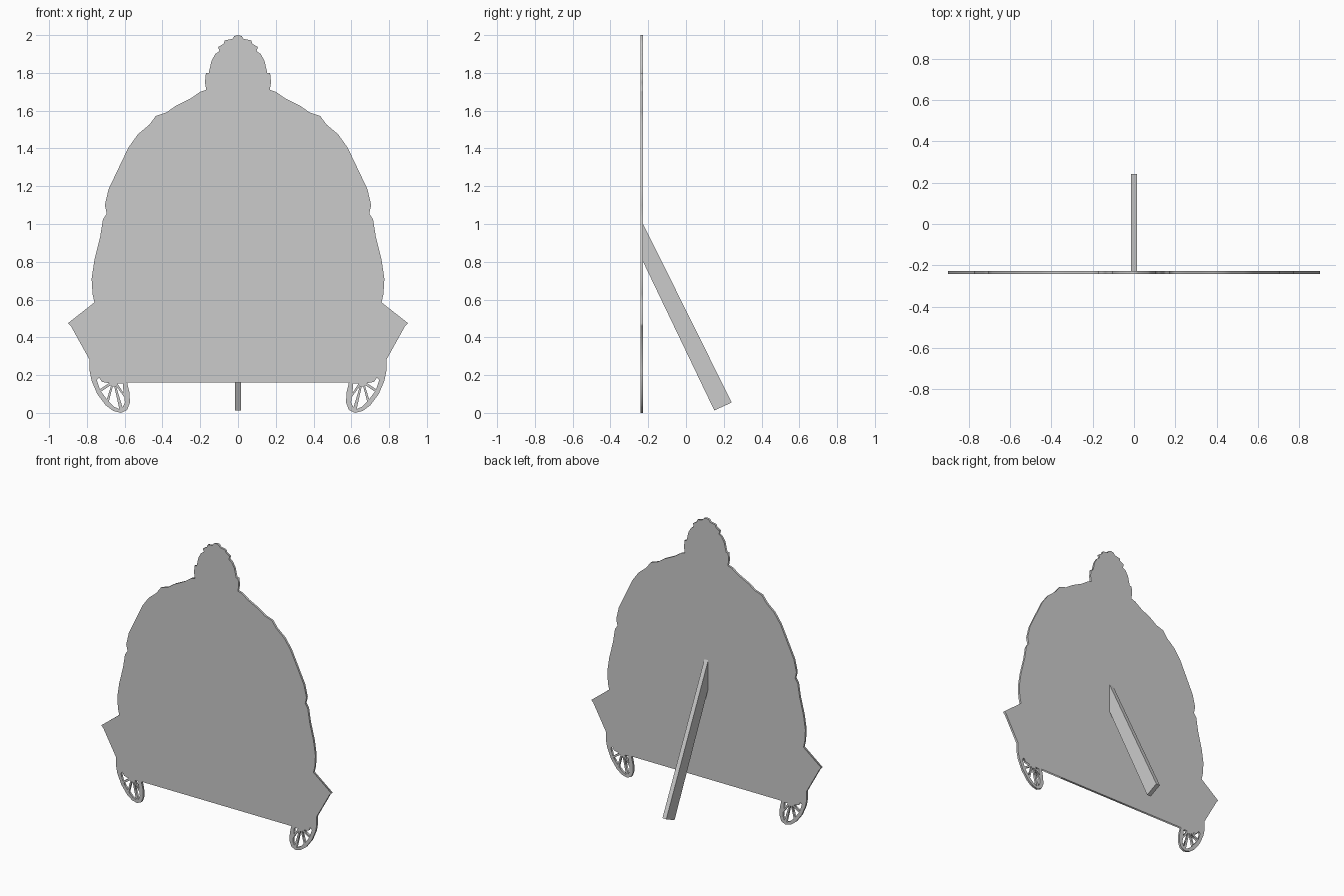
import bpy, bmesh
from math import pi

if "Cube" in bpy.data.objects:
    bpy.data.objects.remove(bpy.data.objects["Cube"])

# half outline of the cutout, top centre down around the wheel to bottom centre (x, z)
HALF = [(0, 2), (.02, 1.995), (.03, 1.98), (.07, 1.972), (.075, 1.955), (.105, 1.937), (.098, 1.915),
        (.12, 1.90), (.14, 1.865), (.155, 1.80), (.17, 1.80), (.175, 1.75), (.168, 1.71),
        (.20, 1.70), (.25, 1.665), (.33, 1.625), (.38, 1.59), (.435, 1.572), (.47, 1.525),
        (.53, 1.475), (.58, 1.405), (.635, 1.29), (.685, 1.185), (.705, 1.10), (.695, 1.055),
        (.715, 1.025), (.73, .93), (.76, .81), (.775, .71), (.77, .63), (.76, .585),
        (.90, .475), (.885, .46), (.785, .28), (.785, .22), (.775, .17), (.745, .10),
        (.70, .04), (.66, .01), (.62, 0), (.587, .015), (.572, .055), (.575, .11), (.587, .16)]
# openings between the wheel spokes, right wheel
HOLES = [[(.61, .155), (.638, .155), (.606, .105)],
         [(.646, .143), (.602, .083), (.599, .055), (.611, .028)],
         [(.655, .14), (.628, .02), (.655, .032), (.684, .06), (.663, .14)],
         [(.671, .148), (.694, .072), (.725, .113)],
         [(.684, .157), (.731, .125), (.748, .175), (.735, .188), (.722, .165)]]
Y0, Y1 = -.242, -.227


def flip(pts):
    return [(-x, z) for x, z in reversed(pts)]


# flat cutout plate with pierced wheels
curve = bpy.data.curves.new("cutout_curve", 'CURVE')
curve.dimensions = '2D'
curve.fill_mode = 'BOTH'
curve.extrude = (Y1 - Y0) / 2
for loop in [HALF + flip(HALF[1:])] + HOLES + [flip(h) for h in HOLES]:
    s = curve.splines.new('POLY')
    s.points.add(len(loop) - 1)
    for p, (x, z) in zip(s.points, loop):
        p.co = (x, z, 0, 1)
    s.use_cyclic_u = True
plate = bpy.data.objects.new("cutout_plate", curve)
plate.rotation_euler.x = pi / 2
plate.location.y = (Y0 + Y1) / 2
bpy.context.collection.objects.link(plate)
bpy.ops.object.select_all(action='DESELECT')
plate.select_set(True)
bpy.context.view_layer.objects.active = plate
bpy.ops.object.convert(target='MESH')

# slanted rear support
bm = bmesh.new()
side = [(Y1, 1.0), (Y1, .80), (.15, .013), (.242, .055)]
face = bm.faces.new([bm.verts.new((-.015, y, z)) for y, z in side])
ext = bmesh.ops.extrude_face_region(bm, geom=[face])
bmesh.ops.translate(bm, vec=(.03, 0, 0),
                    verts=[v for v in ext["geom"] if isinstance(v, bmesh.types.BMVert)])
bmesh.ops.recalc_face_normals(bm, faces=bm.faces)
mesh = bpy.data.meshes.new("rear_support")
bm.to_mesh(mesh)
bm.free()
bpy.context.collection.objects.link(bpy.data.objects.new("rear_support", mesh))
